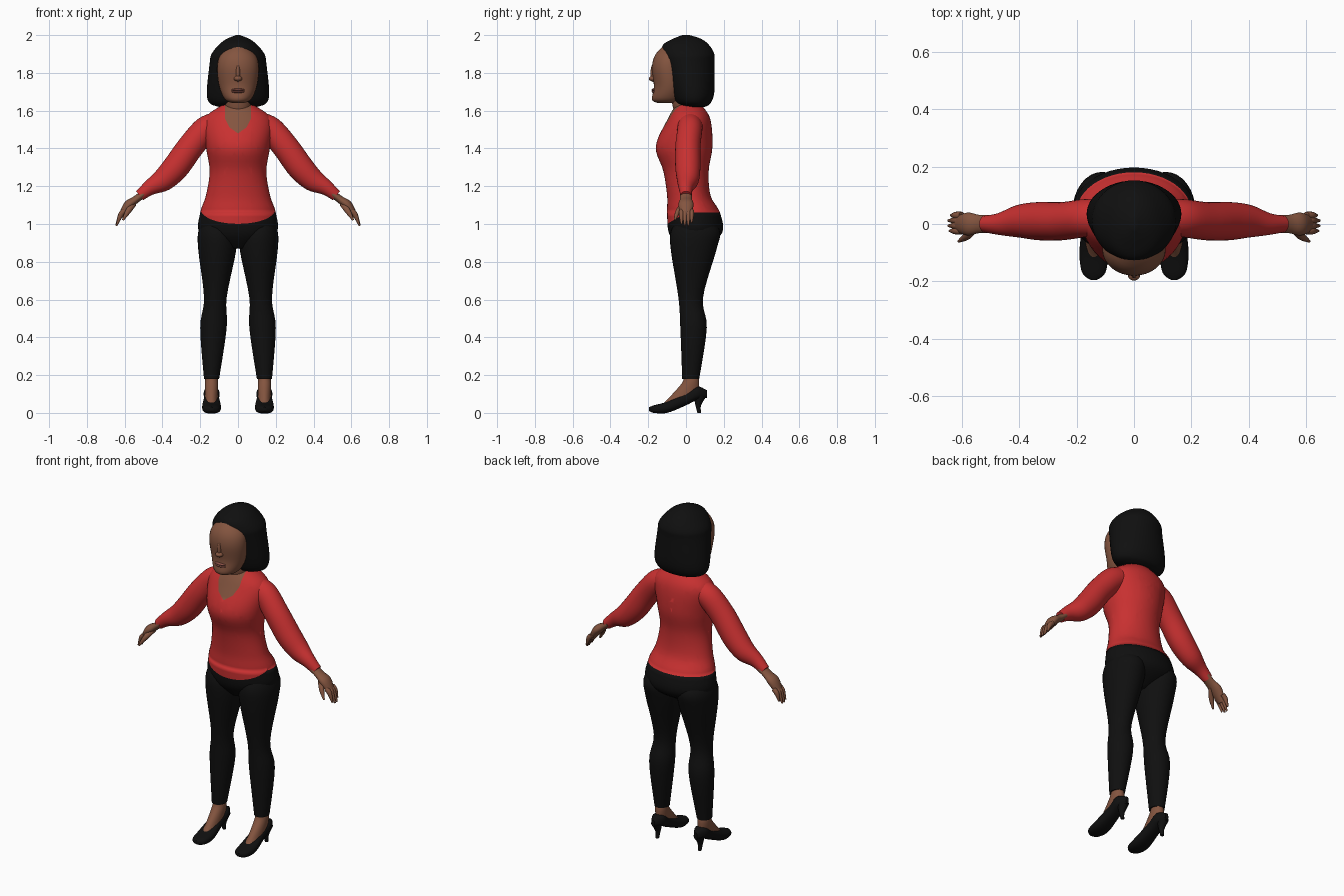
import bpy, bmesh, math
from mathutils import Vector

if "Cube" in bpy.data.objects:
    bpy.data.objects.remove(bpy.data.objects["Cube"], do_unlink=True)


def material(name, red, green, blue):
    mat = bpy.data.materials.new(name)
    mat.use_nodes = True
    mat.diffuse_color = (red, green, blue, 1)
    shader = mat.node_tree.nodes["Principled BSDF"]
    shader.inputs["Base Color"].default_value = mat.diffuse_color
    shader.inputs["Roughness"].default_value = .8
    return mat


sweater_red = material("sweater red", .58, .03, .03)
cloth_black = material("cloth black", .005, .005, .005)
skin_brown = material("skin brown", .23, .09, .05)
lip_brown = material("lip brown", .25, .08, .06)


def smooth(ob):
    bpy.ops.object.select_all(action="DESELECT")
    ob.select_set(True)
    bpy.context.view_layer.objects.active = ob
    bpy.ops.object.shade_smooth_by_angle(angle=math.radians(55))


def spline(before, start, end, after, t):
    """Smooth curve from start to end, guided by the neighbours."""
    lean_in, lean_out = (end - before) / 2, (after - start) / 2
    ease = t * t * (3 - 2 * t)
    return (start.lerp(end, ease) + lean_in * t * (1 - t) ** 2
            - lean_out * t * t * (1 - t))


def loft(name, rings, mats, sides=32, steps=5, mirror=False, power=1):
    """Skin smoothed rings, each one (centre, half axis u, half axis v)."""
    last = len(rings) - 1
    fine = []
    for i in range(last):
        near = [rings[max(0, min(last, i + k))] for k in (-1, 0, 1, 2)]
        for s in range(steps):
            fine.append([spline(*parts, s / steps) for parts in zip(*near)])
    fine.append(rings[last])
    bm = bmesh.new()
    loops = []
    for centre, u, v in fine:
        loop = []
        for k in range(sides):
            angle = math.tau * k / sides
            ca, sa = math.cos(angle), math.sin(angle)
            loop.append(bm.verts.new(centre + u * math.copysign(abs(ca) ** power, ca)
                                     + v * math.copysign(abs(sa) ** power, sa)))
        loops.append(loop)
    for low, high in zip(loops, loops[1:]):
        for k in range(sides):
            n = (k + 1) % sides
            bm.faces.new((low[k], low[n], high[n], high[k]))
    bm.faces.new(loops[0])
    bm.faces.new(loops[-1])
    bmesh.ops.recalc_face_normals(bm, faces=bm.faces)
    mesh = bpy.data.meshes.new(name)
    bm.to_mesh(mesh)
    bm.free()
    for mat in mats:
        mesh.materials.append(mat)
    ob = bpy.data.objects.new(name, mesh)
    bpy.context.collection.objects.link(ob)
    if mirror:
        ob.modifiers.new("Mirror", "MIRROR")
    smooth(ob)
    return ob


def level(z, half_width, front, back, x=0):
    """Horizontal ring between a front and a back depth."""
    return (Vector((x, (front + back) / 2, z)), Vector((half_width, 0, 0)),
            Vector((0, (back - front) / 2, 0)))


def upended(y, low, high, half_width, x):
    """Ring facing along y, between a low and a high edge."""
    return (Vector((x, y, (low + high) / 2)), Vector((half_width, 0, 0)),
            Vector((0, 0, (high - low) / 2)))


def limb(rows, flatness):
    """Rings square to a path; rows hold x, y, z and thickness."""
    points = [Vector(row[:3]) for row in rows]
    rings = []
    for i, (point, row) in enumerate(zip(points, rows)):
        along = points[min(i + 1, len(points) - 1)] - points[max(i - 1, 0)]
        across = Vector((-along.z, 0, along.x)).normalized()
        rings.append((point, across * row[3], Vector((0, row[3] * flatness, 0))))
    return rings


def blob(name, location, size, mat):
    bpy.ops.mesh.primitive_uv_sphere_add(radius=1, location=location, scale=size)
    ob = bpy.context.object
    ob.name = name
    ob.data.materials.append(mat)
    smooth(ob)


def paint(ob, index, planes):
    """Cut along the planes and colour the faces behind all of them."""
    bm = bmesh.new()
    bm.from_mesh(ob.data)
    planes = [(Vector(point), Vector(normal).normalized()) for point, normal in planes]
    for point, normal in planes:
        bmesh.ops.bisect_plane(bm, geom=bm.verts[:] + bm.edges[:] + bm.faces[:],
                               plane_co=point, plane_no=normal)
    for face in bm.faces:
        middle = face.calc_center_median()
        if all((middle - point).dot(normal) < 0 for point, normal in planes):
            face.material_index = index
    bm.to_mesh(ob.data)
    bm.free()


# Torso: sweater with a pointed front hem, trouser top and scooped neckline
torso = loft("torso", [
    level(.87, .05, -.03, .08), level(.95, .2, -.09, .19), level(1.06, .2, -.1, .18),
    level(1.15, .17, -.1, .13), level(1.28, .15, -.12, .12), level(1.41, .17, -.16, .14),
    level(1.55, .18, -.1, .13), level(1.62, .1, -.06, .09), level(1.64, .05, -.04, .06)],
    [sweater_red, cloth_black, skin_brown], sides=48)
paint(torso, 1, [((0, 0, 1.06), (0, 0, 1)), ((0, -.1, 1), (0, -.6, 1))])
neckline = [((0, 0, 0), (0, 1, 0))]
for side in (-1, 1):
    neckline += [((side * .07, 0, 0), (side, 0, 0)),
                 ((side * .07, 0, 1.56), (side * 2, 0, -1)),
                 ((0, 0, 1.48), (side * .7, 0, -1))]
paint(torso, 2, neckline)

# Trouser legs
loft("trouser_legs", [
    level(.18, .04, -.02, .07, x=.14), level(.45, .07, -.03, .11, x=.13),
    level(.61, .06, -.04, .09, x=.12), level(.86, .1, -.08, .16, x=.11),
    level(.96, .1, -.08, .18, x=.11), level(1.03, .08, -.04, .13, x=.1)],
    [cloth_black], mirror=True)

# Sleeves
loft("sleeves", limb([
    (.09, .02, 1.53, .07), (.17, .02, 1.5, .07), (.25, .01, 1.41, .07),
    (.33, .01, 1.3, .07), (.4, .01, 1.23, .06), (.47, 0, 1.19, .04), (.52, 0, 1.15, .03)],
    flatness=.95), [sweater_red], mirror=True)

# Hands: palm, four fingers and thumb
loft("palms", limb([
    (.5, 0, 1.16, .02), (.54, 0, 1.13, .02), (.58, 0, 1.1, .025), (.62, 0, 1.04, .015)],
    flatness=1.6), [skin_brown], sides=20, mirror=True)
for finger, reach in enumerate((.9, 1, 1, .8)):
    y = .018 * finger - .024
    tip = Vector((.6, y, 1.07)).lerp(Vector((.645, y, .99)), reach)
    loft(f"finger_{finger + 1}", limb([
        (.6, y, 1.07, .014), (.62, y, 1.05, .014), (*tip, .005)],
        flatness=.9), [skin_brown], sides=12, mirror=True)
loft("thumbs", limb([
    (.55, -.01, 1.11, .015), (.58, -.04, 1.07, .015), (.61, -.06, 1.02, .005)],
    flatness=1), [skin_brown], sides=12, mirror=True)

# Neck, face, nose and lips
loft("neck", [level(1.56, .06, -.05, .06), level(1.62, .07, -.07, .06),
              level(1.69, .07, -.08, .06)], [skin_brown])
loft("face", [
    level(1.64, .03, -.15, -.07), level(1.66, .07, -.18, -.02), level(1.73, .1, -.17, 0),
    level(1.83, .11, -.18, 0), level(1.9, .09, -.16, 0), level(1.96, .02, -.1, -.03)],
    [skin_brown])
blob("nose_tip", (0, -.175, 1.77), (.022, .022, .015), skin_brown)
blob("nose_bridge", (0, -.17, 1.8), (.012, .018, .05), skin_brown)
for name, z in (("upper_lip", 1.71), ("lower_lip", 1.7)):
    blob(name, (0, -.165, z), (.035, .017, .008), lip_brown)

# Hair
loft("hair", [
    level(1.62, .1, 0, .1), level(1.64, .15, -.05, .13), level(1.7, .165, -.08, .15),
    level(1.85, .15, -.12, .15), level(1.9, .14, -.13, .15), level(1.95, .1, -.12, .12),
    level(1.98, .06, -.07, .08), level(2, .01, -.02, .02)], [cloth_black], sides=48)

# Feet and heeled shoes
loft("feet", [
    level(.05, .035, -.12, 0, x=.14), level(.08, .035, -.09, .06, x=.14),
    level(.16, .035, -.02, .07, x=.14), level(.2, .03, -.01, .06, x=.14)],
    [skin_brown], mirror=True)
loft("shoes", [
    upended(-.195, .01, .03, .01, x=.14), upended(-.17, 0, .04, .04, x=.14),
    upended(-.1, 0, .06, .05, x=.14), upended(0, .04, .11, .04, x=.14),
    upended(.06, .07, .14, .04, x=.14), upended(.11, .08, .12, .01, x=.14)],
    [cloth_black], mirror=True, power=.8)
loft("shoe_heels", [
    level(0, .01, .06, .08, x=.14), level(.04, .015, .05, .08, x=.14),
    level(.09, .03, .04, .11, x=.14)], [cloth_black], sides=16, mirror=True)
